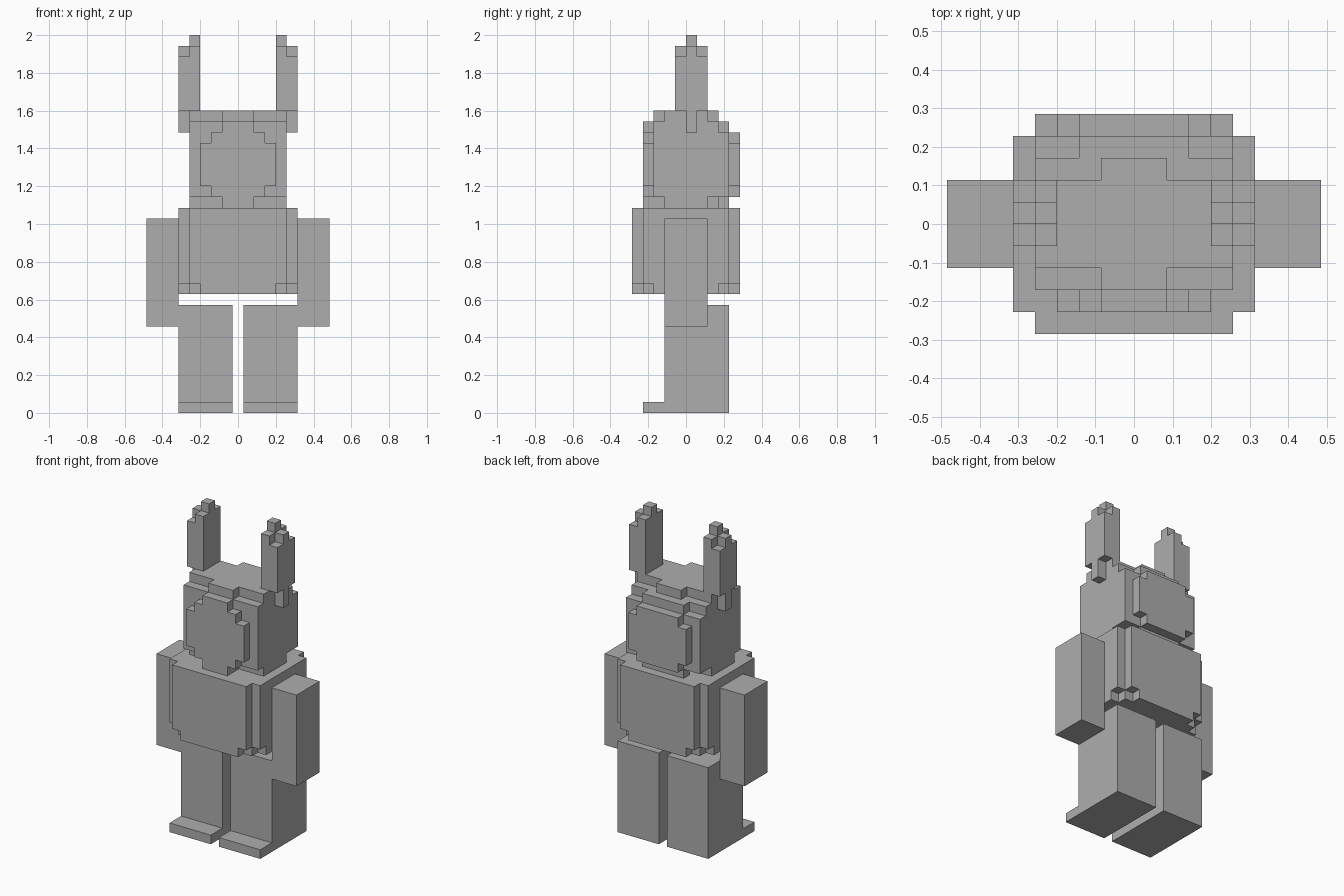
import bpy
import bmesh
import math
from itertools import product
from mathutils import Vector

cube = bpy.data.objects.get("Cube")
if cube:
    bpy.data.objects.remove(cube, do_unlink=True)

U = 2 / 35  # size of one block

grey = bpy.data.materials.new("plain grey")
grey.use_nodes = True
COLOUR = (0.42, 0.42, 0.42, 1)
grey.diffuse_color = COLOUR
grey.node_tree.nodes["Principled BSDF"].inputs["Base Color"].default_value = COLOUR


def block_part(name, boxes, mirror=False):
    """Merge boxes (x0, x1, y0, y1, z0, z1, in blocks) into one clean shell."""
    cells = set()
    for x0, x1, y0, y1, z0, z1 in boxes:
        # x runs on half blocks, so shift it onto the whole grid
        cells.update(product(range(int(x0 + 0.5), int(x1 + 0.5)),
                             range(y0, y1), range(z0, z1)))
    if mirror:
        cells = {(-x, y, z) for x, y, z in cells}
    bm = bmesh.new()
    for cell in cells:
        centre = Vector(cell) + Vector((0, 0.5, 0.5))
        for axis, sign in product(range(3), (-1, 1)):
            step = [0, 0, 0]
            step[axis] = sign
            if tuple(c + s for c, s in zip(cell, step)) in cells:
                continue
            n = Vector(step)
            a = Vector((step[1], step[2], step[0]))
            b = n.cross(a)
            mid = centre + n / 2
            corners = (mid - (a + b) / 2, mid + (a - b) / 2,
                       mid + (a + b) / 2, mid - (a - b) / 2)
            bm.faces.new([bm.verts.new(c * U) for c in corners])
    bmesh.ops.remove_doubles(bm, verts=bm.verts, dist=U / 100)
    bmesh.ops.dissolve_limit(bm, angle_limit=math.radians(1),
                             verts=bm.verts, edges=bm.edges)
    bmesh.ops.recalc_face_normals(bm, faces=bm.faces)
    mesh = bpy.data.meshes.new(name)
    bm.to_mesh(mesh)
    bm.free()
    mesh.materials.append(grey)
    obj = bpy.data.objects.new(name, mesh)
    bpy.context.collection.objects.link(obj)


def slab(half_width, y0, y1, z0, z1):
    """Box centred on x."""
    return (-half_width, half_width, y0, y1, z0, z1)


# Torso: core with front, back and side panels notched at the lower corners
block_part("torso", [
    slab(4.5, -4, 4, 11, 19),
    slab(4.5, -5, 5, 12, 19),
    slab(3.5, -5, 5, 11, 19),
    slab(5.5, -4, 4, 12, 19),
    slab(5.5, -3, 3, 11, 19),
])

# Head: core, stepped crown, eight-sided face panel and stepped back
block_part("head", [
    slab(4.5, -3, 3, 20, 27),
    slab(4.5, -2, 2, 19, 28),
    slab(1.5, -3, 3, 19, 28),
    slab(3.5, -4, -3, 21, 25),
    slab(2.5, -4, -3, 20, 26),
    slab(1.5, -4, -3, 19, 27),
    slab(4.5, 3, 4, 20, 26),
    slab(2.5, 3, 4, 19, 27),
    slab(3.5, 4, 5, 21, 25),
    slab(2.5, 4, 5, 20, 26),
])

# Paired parts
for side, mirror in (("left", False), ("right", True)):
    block_part(side + "_ear", [
        (3.5, 4.5, -1, 2, 28, 34),
        (3.5, 4.5, 0, 1, 28, 35),
        (4.5, 5.5, -1, 2, 28, 33),
        (4.5, 5.5, 0, 1, 26, 34),
    ], mirror)
    block_part(side + "_arm", [(5.5, 8.5, -2, 2, 8, 18)], mirror)
    block_part(side + "_leg", [
        (0.5, 5.5, -2, 4, 0, 10),
        (0.5, 5.5, -4, -2, 0, 1),
    ], mirror)
